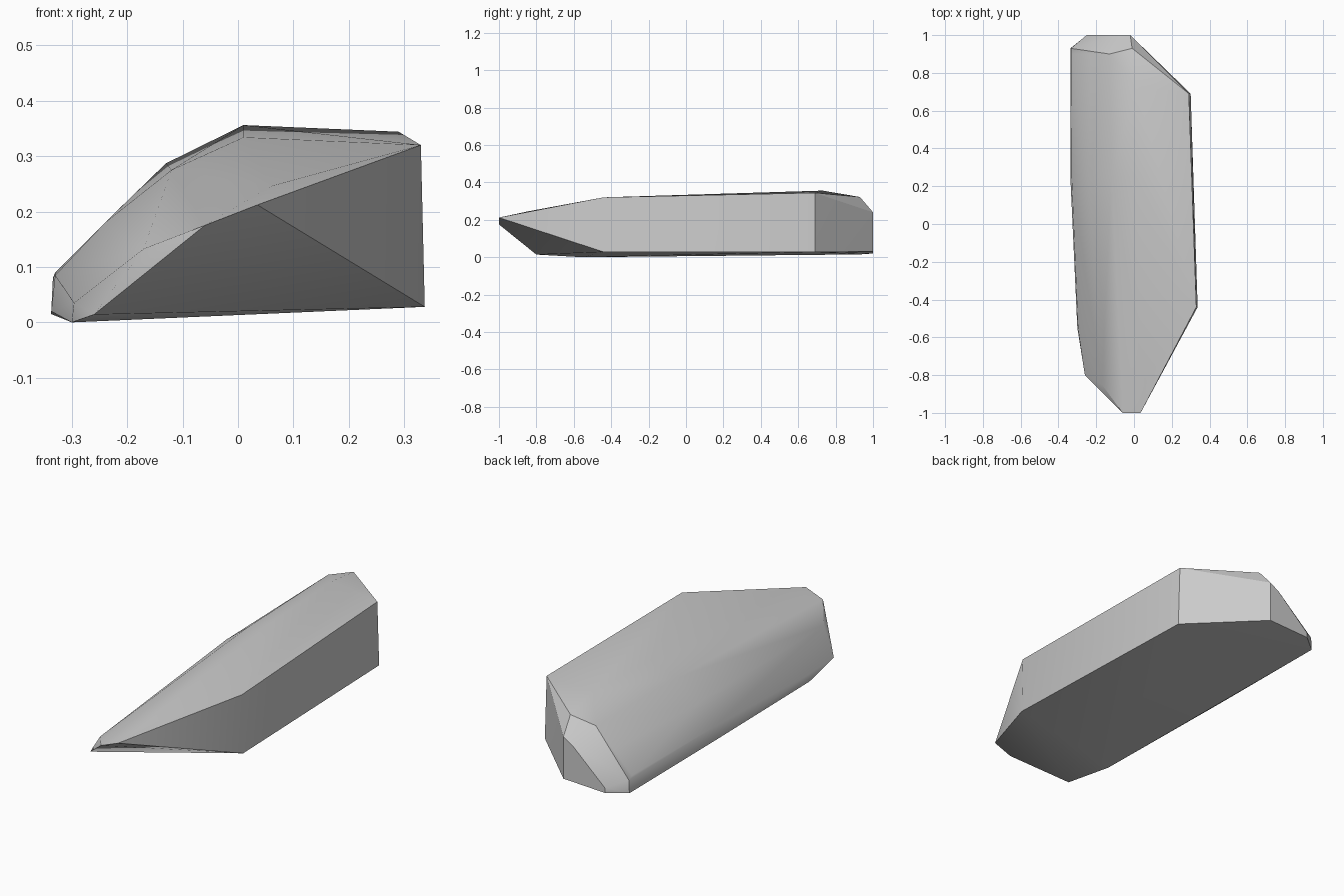
import bpy
import bmesh
import math

cube = bpy.data.objects.get("Cube")
if cube:
    bpy.data.objects.remove(cube, do_unlink=True)

# Stone colour
stone = bpy.data.materials.new("grey stone")
stone.use_nodes = True
colour = (0.6, 0.6, 0.6, 1.0)
stone.diffuse_color = colour
stone.node_tree.nodes["Principled BSDF"].inputs["Base Color"].default_value = colour

# Rounded left flank and top: (x, z) ribs at stations along y
ribs = {
    0.90: [(-0.335, 0.04), (-0.33, 0.09), (-0.23, 0.19), (-0.13, 0.287)],
    0.25: [(-0.337, 0.02), (-0.33, 0.085), (-0.24, 0.18), (-0.12, 0.275), (0.01, 0.334)],
    -0.55: [(-0.30, 0.0), (-0.296, 0.035), (-0.2, 0.13), (-0.1, 0.2), (0.05, 0.262)],
}
points = [(x, y, z) for y, rib in ribs.items() for x, z in rib]

# Flat right side and its slanted back corner
points += [(0.33, -0.44, 0.32), (0.337, -0.44, 0.028),
           (0.29, 0.69, 0.344), (0.30, 0.69, 0.028)]

# Back end, with the ridge leading down to it
points += [(0.01, 0.73, 0.356), (-0.01, 0.93, 0.322),
           (-0.02, 1.0, 0.24), (-0.02, 1.0, 0.03), (-0.07, 1.0, 0.21),
           (-0.25, 1.0, 0.045), (-0.25, 1.0, 0.02),
           (-0.337, 0.93, 0.015), (-0.334, 0.93, 0.08)]

# Front wedge
points += [(0.035, -1.0, 0.212), (-0.06, -1.0, 0.175), (0.06, -0.84, 0.246),
           (-0.17, -0.85, 0.133), (-0.26, -0.8, 0.014)]

# Wrap the corners into one faceted boulder
bm = bmesh.new()
for p in points:
    bm.verts.new(p)
hull = bmesh.ops.convex_hull(bm, input=bm.verts[:])
loose = {v for v in hull["geom_interior"] + hull["geom_unused"]
         if isinstance(v, bmesh.types.BMVert)}
bmesh.ops.delete(bm, geom=list(loose), context="VERTS")
bmesh.ops.dissolve_limit(bm, angle_limit=math.radians(1),
                         verts=bm.verts[:], edges=bm.edges[:])
bmesh.ops.recalc_face_normals(bm, faces=bm.faces[:])
mesh = bpy.data.meshes.new("boulder")
bm.to_mesh(mesh)
bm.free()
mesh.materials.append(stone)

boulder = bpy.data.objects.new("boulder", mesh)
bpy.context.collection.objects.link(boulder)
bpy.ops.object.select_all(action="DESELECT")
boulder.select_set(True)
bpy.context.view_layer.objects.active = boulder
bpy.ops.object.shade_smooth_by_angle(angle=math.radians(30))
